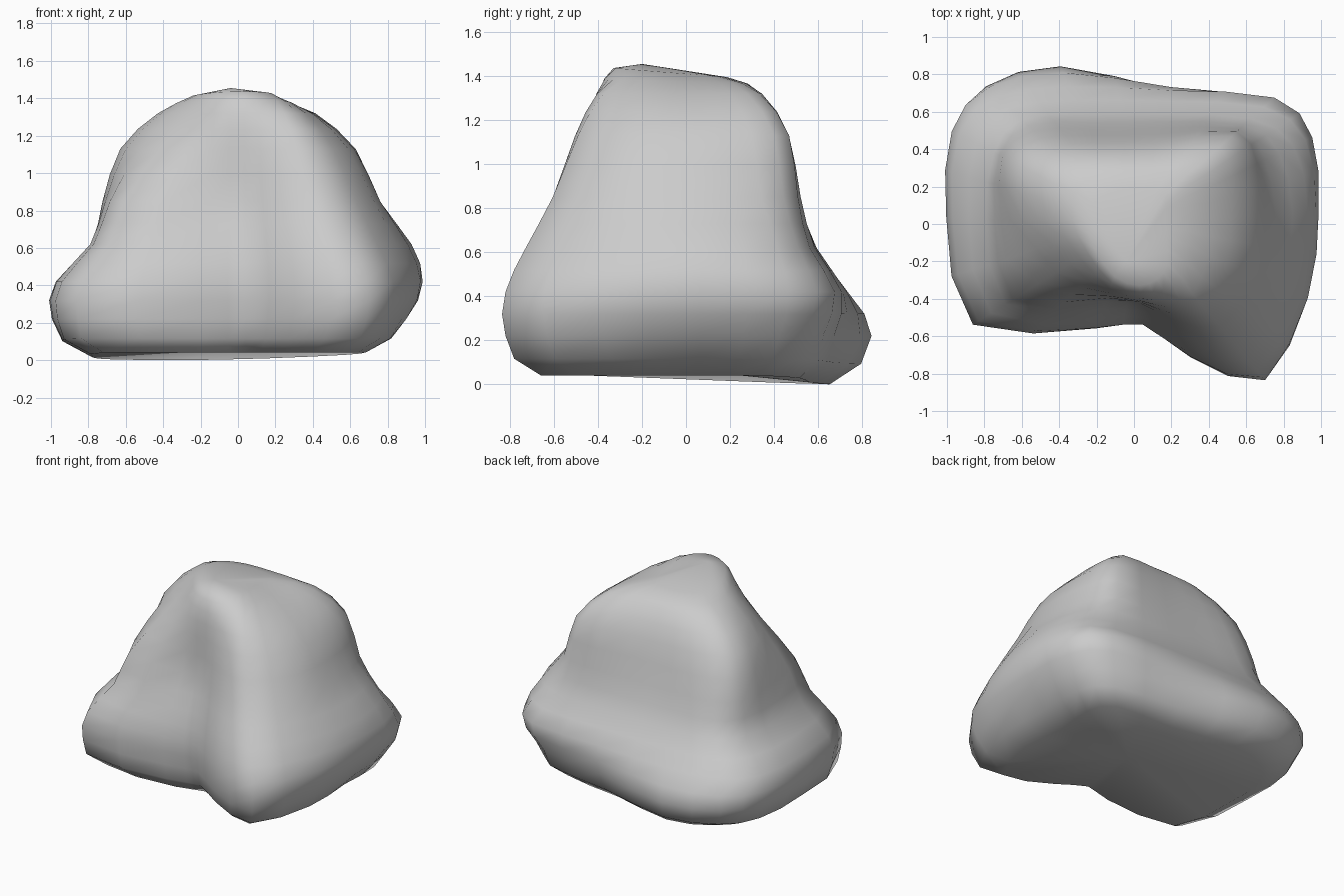
import bpy, bmesh
from math import sin, cos, radians
from mathutils import Vector

if "Cube" in bpy.data.objects:
    bpy.data.objects.remove(bpy.data.objects["Cube"])

# Directions (degrees from +x) chosen to hit the lobes and hollows of the rock
ANGLES = (4, 26, 42, 75, 115, 137, 153, 178, 212, 250, 275, 293, 310, 337)

# Height and outline radii of each layer, bottom to top
LAYERS = (
    (0.04, (.65, .75, .77, .58, .72, .82, .84, .78, .85, .50, .42, .58, .86, .74)),
    (0.22, (.90, .97, .93, .74, .93, 1.08, 1.08, .99, 1.01, .58, .52, .75, 1.07, .95)),
    (0.42, (.99, 1.06, 1.01, .74, .81, 1.0, 1.05, .97, .98, .59, .54, .77, 1.07, 1.01)),
    (0.62, (.93, .95, .84, .61, .65, .82, .84, .79, .81, .53, .50, .71, .95, .92)),
    (0.85, (.76, .78, .76, .53, .56, .73, .79, .71, .71, .44, .44, .60, .79, .79)),
    (1.13, (.63, .68, .70, .46, .48, .61, .69, .60, .49, .41, .42, .52, .64, .64)),
    (1.32, (.40, .46, .50, .35, .37, .44, .47, .41, .34, .37, .40, .44, .49, .43)),
    (1.41, (.17, .19, .22, .19, .20, .22, .24, .25, .25, .30, .33, .32, .28, .19)),
)
CROWN = Vector((-0.04, -0.2, 1.455))
UNDER = Vector((0.05, 0, 0.065))


def refine(a, b, c, d):
    """Smooth midpoint between b and c."""
    return (9 * (b + c) - a - d) / 16


def refine_ring(pts):
    k, out = len(pts), []
    for j in range(k):
        out += [pts[j], refine(pts[j - 1], pts[j], pts[(j + 1) % k], pts[(j + 2) % k])]
    return out


# Layer outlines; the base dips under the back left lobe, the top falls to the back
rings = []
for i, (z, radii) in enumerate(LAYERS):
    ring = []
    for a, r in zip(map(radians, ANGLES), radii):
        dip = 0.04 * max(0, cos(a - radians(115))) if i == 0 else 0
        if i == len(LAYERS) - 1:
            dip = 0.08 * r * sin(a)
        ring.append(Vector((r * cos(a), r * sin(a), z - dip)))
    rings.append(refine_ring(ring))
n = len(rings[0])

# Smooth in-between layers
ext = [[UNDER] * n] + rings + [[CROWN] * n]
layers = []
for i in range(1, len(ext) - 1):
    layers.append(ext[i])
    if i < len(ext) - 2:
        layers.append([refine(*(ext[i + s][j] for s in (-1, 0, 1, 2))) for j in range(n)])

# Sides, crown and slightly hollow underside
bm = bmesh.new()
vs = [[bm.verts.new(p) for p in layer] for layer in layers]
crown, under = bm.verts.new(CROWN), bm.verts.new(UNDER)
for j in range(n):
    k = (j + 1) % n
    for low, high in zip(vs, vs[1:]):
        bm.faces.new((low[j], low[k], high[k], high[j]))
    bm.faces.new((vs[-1][j], vs[-1][k], crown))
    bm.faces.new((vs[0][k], vs[0][j], under))

bmesh.ops.recalc_face_normals(bm, faces=bm.faces)
for f in bm.faces:
    f.smooth = True

mesh = bpy.data.meshes.new("rock")
bm.to_mesh(mesh)
bm.free()
rock = bpy.data.objects.new("rock", mesh)
bpy.context.collection.objects.link(rock)
